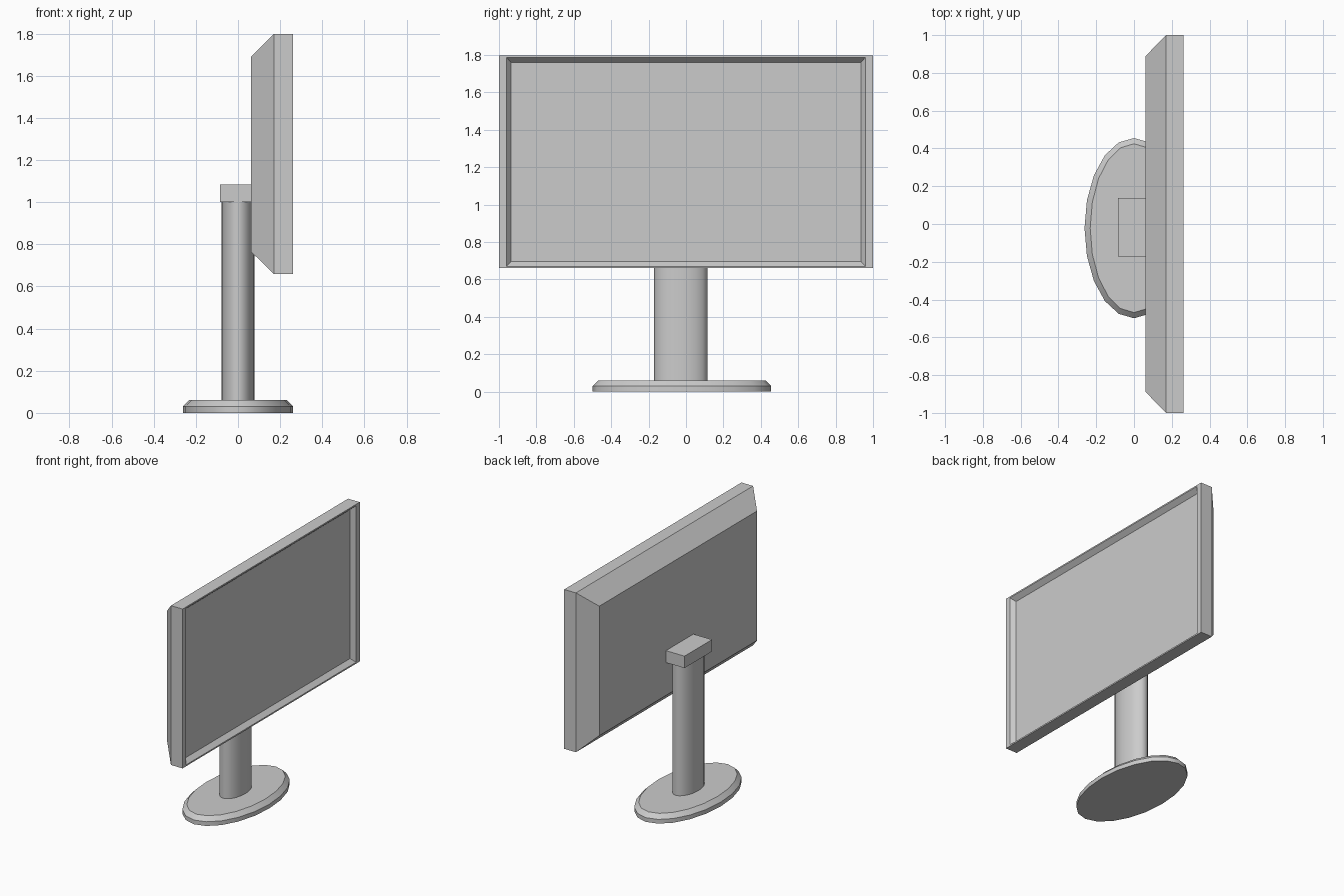
import bpy, bmesh
from math import cos, sin, tau, radians

if "Cube" in bpy.data.objects:
    bpy.data.objects.remove(bpy.data.objects["Cube"])


def loft(name, rings, smooth=False):
    """Skin a stack of closed rings and cap both ends."""
    bm = bmesh.new()
    loops = [[bm.verts.new(p) for p in ring] for ring in rings]
    n = len(loops[0])
    for a, b in zip(loops, loops[1:]):
        for i in range(n):
            j = (i + 1) % n
            bm.faces.new((a[i], a[j], b[j], b[i]))
    bm.faces.new(loops[0][::-1])
    bm.faces.new(loops[-1])
    bmesh.ops.recalc_face_normals(bm, faces=bm.faces)
    mesh = bpy.data.meshes.new(name)
    bm.to_mesh(mesh)
    bm.free()
    obj = bpy.data.objects.new(name, mesh)
    bpy.context.collection.objects.link(obj)
    if smooth:
        bpy.ops.object.select_all(action='DESELECT')
        obj.select_set(True)
        bpy.context.view_layer.objects.active = obj
        bpy.ops.object.shade_smooth_by_angle(angle=radians(40))
    return obj


def ellipse(rx, ry, cy, z, n=20):
    return [(rx * cos(tau * i / n), cy + ry * sin(tau * i / n), z) for i in range(n)]


def rect(x, y0, y1, z0, z1):
    return [(x, y0, z0), (x, y1, z0), (x, y1, z1), (x, y0, z1)]


# Oval foot with a chamfered top rim
loft("base", [ellipse(0.262, 0.477, -0.022, 0.0),
              ellipse(0.262, 0.477, -0.022, 0.03),
              ellipse(0.232, 0.447, -0.022, 0.06)], smooth=True)

# Oval column
loft("column", [ellipse(0.079, 0.143, -0.027, 0.06),
                ellipse(0.079, 0.143, -0.027, 1.0)], smooth=True)

# Block joining the column to the back of the display
loft("mount_block", [rect(-0.085, -0.172, 0.138, 1.0, 1.085),
                     rect(0.075, -0.172, 0.138, 1.0, 1.085)])

# Display housing: bevelled back, slim frame, recessed panel
loft("display", [rect(0.062, -0.89, 0.89, 0.765, 1.69),
                 rect(0.17, -1.0, 1.0, 0.66, 1.798),
                 rect(0.262, -1.0, 1.0, 0.66, 1.798),
                 rect(0.262, -0.96, 0.96, 0.67, 1.788),
                 rect(0.23, -0.935, 0.935, 0.697, 1.76)])
